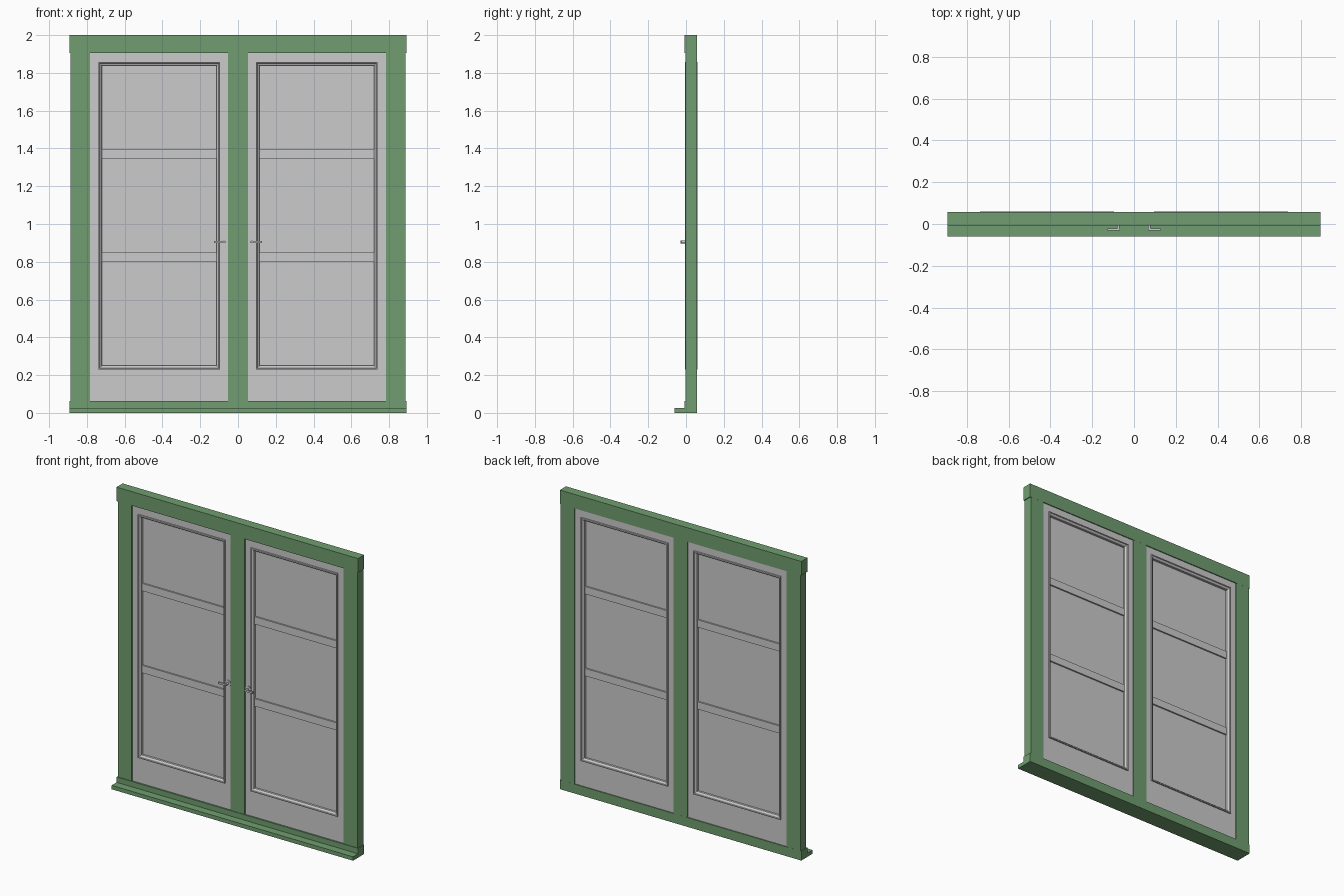
import bpy, bmesh, math
from mathutils import Matrix

if "Cube" in bpy.data.objects:
    bpy.data.objects.remove(bpy.data.objects["Cube"])

def material(name, rgb):
    m = bpy.data.materials.new(name)
    m.diffuse_color = (*rgb, 1)
    m.use_nodes = True
    m.node_tree.nodes["Principled BSDF"].inputs["Base Color"].default_value = m.diffuse_color
    return m

GREEN = material("green_paint", (0.16, 0.34, 0.16))
GLASS = material("grey_glass", (0.56, 0.56, 0.56))
MID = 0.027  # centre plane of the door leaves

def finish(name, bm, mat=None):
    bmesh.ops.recalc_face_normals(bm, faces=bm.faces)
    me = bpy.data.meshes.new(name)
    bm.to_mesh(me)
    bm.free()
    ob = bpy.data.objects.new(name, me)
    bpy.context.collection.objects.link(ob)
    if mat:
        me.materials.append(mat)
    return ob

def add_box(bm, x, y, z):
    size = [b - a for a, b in (x, y, z)]
    mid = [(a + b) / 2 for a, b in (x, y, z)]
    bmesh.ops.create_cube(bm, size=1, matrix=Matrix.Translation(mid) @ Matrix.Diagonal((*size, 1)))

def box(name, x, y, z, mat=None):
    bm = bmesh.new()
    add_box(bm, x, y, z)
    return finish(name, bm, mat)

def side(s, a, b):
    return tuple(sorted((s * a, s * b)))

def ring(name, x, z, profile):
    # sweep a closed (inset, y) profile round a rectangle
    bm = bmesh.new()
    loops = []
    for cx, cz, dx, dz in ((x[0], z[0], 1, 1), (x[1], z[0], -1, 1),
                           (x[1], z[1], -1, -1), (x[0], z[1], 1, -1)):
        loops.append([bm.verts.new((cx + dx * i, y, cz + dz * i)) for i, y in profile])
    n = len(profile)
    for k in range(4):
        a, b = loops[k], loops[(k + 1) % 4]
        for j in range(n):
            bm.faces.new((a[j], a[(j + 1) % n], b[(j + 1) % n], b[j]))
    return finish(name, bm)

def add_cylinder(bm, r, y0, y1, x, z, seg):
    mat = Matrix.Translation((x, (y0 + y1) / 2, z)) @ Matrix.Rotation(math.pi / 2, 4, 'X')
    bmesh.ops.create_cone(bm, cap_ends=True, segments=seg, radius1=r, radius2=r,
                          depth=y1 - y0, matrix=mat)

# outer frame
box("top_rail", (-0.893, 0.893), (-0.007, 0.0575), (1.906, 2.0), GREEN)
box("bottom_rail", (-0.893, 0.893), (-0.007, 0.0575), (0, 0.062), GREEN)
box("sill_lip", (-0.893, 0.893), (-0.06, -0.007), (0, 0.026), GREEN)
box("centre_post", (-0.052, 0.052), (-0.003, 0.057), (0.062, 1.906), GREEN)

# half profile of the glazing bead, mirrored to the back
half = [(0, -0.033), (0.005, -0.033), (0.007, -0.029), (0.014, -0.026), (0.019, -0.019)]
bead = [(i, MID + y) for i, y in half] + [(i, MID - y) for i, y in reversed(half)]

for s, label in ((-1, "left"), (1, "right")):
    box(label + "_post", side(s, 0.784, 0.887), (-0.003, 0.057), (0.062, 1.906), GREEN)

    # door leaf
    leaf = bmesh.new()
    y = (MID - 0.024, MID + 0.024)
    add_box(leaf, side(s, 0.052, 0.102), y, (0.062, 1.906))
    add_box(leaf, side(s, 0.731, 0.784), y, (0.062, 1.906))
    add_box(leaf, side(s, 0.102, 0.731), y, (0.062, 0.238))
    add_box(leaf, side(s, 0.102, 0.731), y, (1.848, 1.906))
    finish(label + "_door_leaf", leaf)

    # glazing
    ring(label + "_glazing_bead", side(s, 0.095, 0.738), (0.231, 1.857), bead)
    box(label + "_glass", side(s, 0.105, 0.728), (MID - 0.005, MID + 0.005), (0.241, 1.847), GLASS)
    for i, zc in enumerate((0.823, 1.371)):
        box(f"{label}_glazing_bar_{i + 1}", side(s, 0.113, 0.720),
            (MID - 0.015, MID + 0.015), (zc - 0.025, zc + 0.025))

    # lever handle
    h = bmesh.new()
    add_cylinder(h, 0.021, -0.003, 0.006, s * 0.074, 0.905, 24)
    add_cylinder(h, 0.007, -0.028, 0.0, s * 0.074, 0.905, 16)
    add_box(h, side(s, 0.066, 0.128), (-0.03, -0.021), (0.899, 0.911))
    ob = finish(label + "_handle", h)
    bpy.context.view_layer.objects.active = ob
    ob.select_set(True)
    bpy.ops.object.shade_smooth_by_angle()
    ob.select_set(False)
